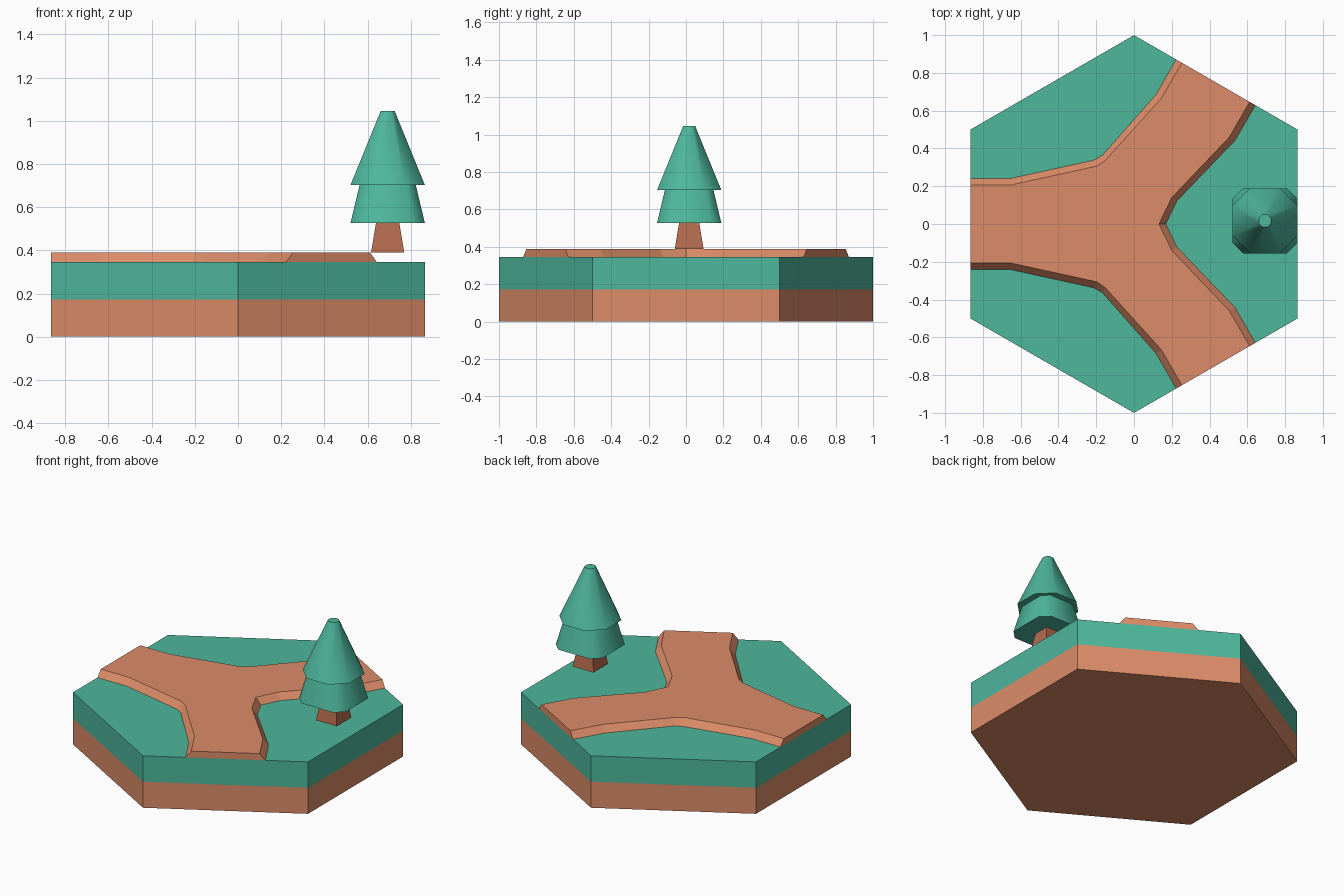
import bpy, math

if "Cube" in bpy.data.objects:
    bpy.data.objects.remove(bpy.data.objects["Cube"])


def material(name, rgb):
    mat = bpy.data.materials.new(name)
    lin = [((c / 255 + 0.055) / 1.055) ** 2.4 for c in rgb]
    mat.diffuse_color = (*lin, 1)
    mat.use_nodes = True
    mat.node_tree.nodes["Principled BSDF"].inputs["Base Color"].default_value = mat.diffuse_color
    return mat


DIRT = material("dirt", (220, 140, 104))
GRASS = material("grass", (78, 183, 156))
BARK = material("bark", (180, 107, 78))


def loft(name, rings, mats, caps=(True, True)):
    """Join stacked (outline, z) rings with side quads and end caps."""
    n = len(rings[0][0])
    verts = [(x, y, z) for outline, z in rings for x, y in outline]
    faces = []
    for r in range(len(rings) - 1):
        for i in range(n):
            j = (i + 1) % n
            faces.append((r * n + i, r * n + j, (r + 1) * n + j, (r + 1) * n + i))
    if caps[0]:
        faces.append(tuple(reversed(range(n))))
    if caps[1]:
        faces.append(tuple(range(len(verts) - n, len(verts))))
    mesh = bpy.data.meshes.new(name)
    mesh.from_pydata(verts, [], faces)
    for m in mats:
        mesh.materials.append(m)
    obj = bpy.data.objects.new(name, mesh)
    bpy.context.collection.objects.link(obj)
    return obj


def square(cx, cy, h, c=0):
    """Square outline of half width h, corners cut by c."""
    if c == 0:
        return [(cx + h * a, cy + h * b) for a, b in ((1, -1), (1, 1), (-1, 1), (-1, -1))]
    k = h - c
    pts = [(h, -k), (h, k), (k, h), (-k, h), (-h, k), (-h, -k), (-k, -h), (k, -h)]
    return [(cx + x, cy + y) for x, y in pts]


def smooth(obj, angle):
    bpy.ops.object.select_all(action='DESELECT')
    obj.select_set(True)
    bpy.context.view_layer.objects.active = obj
    bpy.ops.object.shade_smooth_by_angle(angle=math.radians(angle))


# Hexagonal ground tile: dirt below, grass above
hexagon = [(math.cos(math.radians(30 + 60 * i)), math.sin(math.radians(30 + 60 * i)))
           for i in range(6)]
tile = loft("ground_tile", [(hexagon, 0), (hexagon, 0.173), (hexagon, 0.346)], [DIRT, GRASS])
for p in tile.data.polygons:
    p.material_index = int(p.center.z > 0.173)


# Three-way path with sloping banks, mirrored across y
def path_outline(w, right, middle):
    def arm(d, side):  # point on the arm that leaves at 60 degrees
        c, s = 0.5, math.sqrt(3) / 2
        return (d * c + side * w * s, d * s - side * w * c)
    half = [arm(0.65, 1), arm(0.866, 1), arm(0.866, -1), arm(0.65, -1)]
    half = [right[1]] + half + middle + [(-0.65, w), (-0.866, w)]
    return [right[0]] + half + [(x, -y) for x, y in reversed(half)]


foot = path_outline(0.242, [(0.168, 0), (0.227, 0.122)], [(-0.167, 0.364), (-0.212, 0.338)])
crest = path_outline(0.207, [(0.132, 0), (0.2, 0.14)], [(-0.153, 0.336), (-0.198, 0.306)])
loft("path", [(foot, 0.346), (crest, 0.389)], [DIRT], caps=(False, True))

# Tree: square trunk and two tapered foliage tiers
X, Y = 0.693, 0.017
loft("tree_trunk", [(square(X, Y, 0.077), 0.389), (square(X, Y, 0.054), 0.527)], [BARK])
for name, z0, z1, h0, c0, h1, c1 in (
        ("lower_foliage", 0.527, 0.703, 0.172, 0.055, 0.13, 0.042),
        ("upper_foliage", 0.703, 1.046, 0.172, 0.092, 0.032, 0.017)):
    tier = loft(name, [(square(X, Y, h0, c0), z0), (square(X, Y, h1, c1), z1)], [GRASS])
    smooth(tier, 60)
